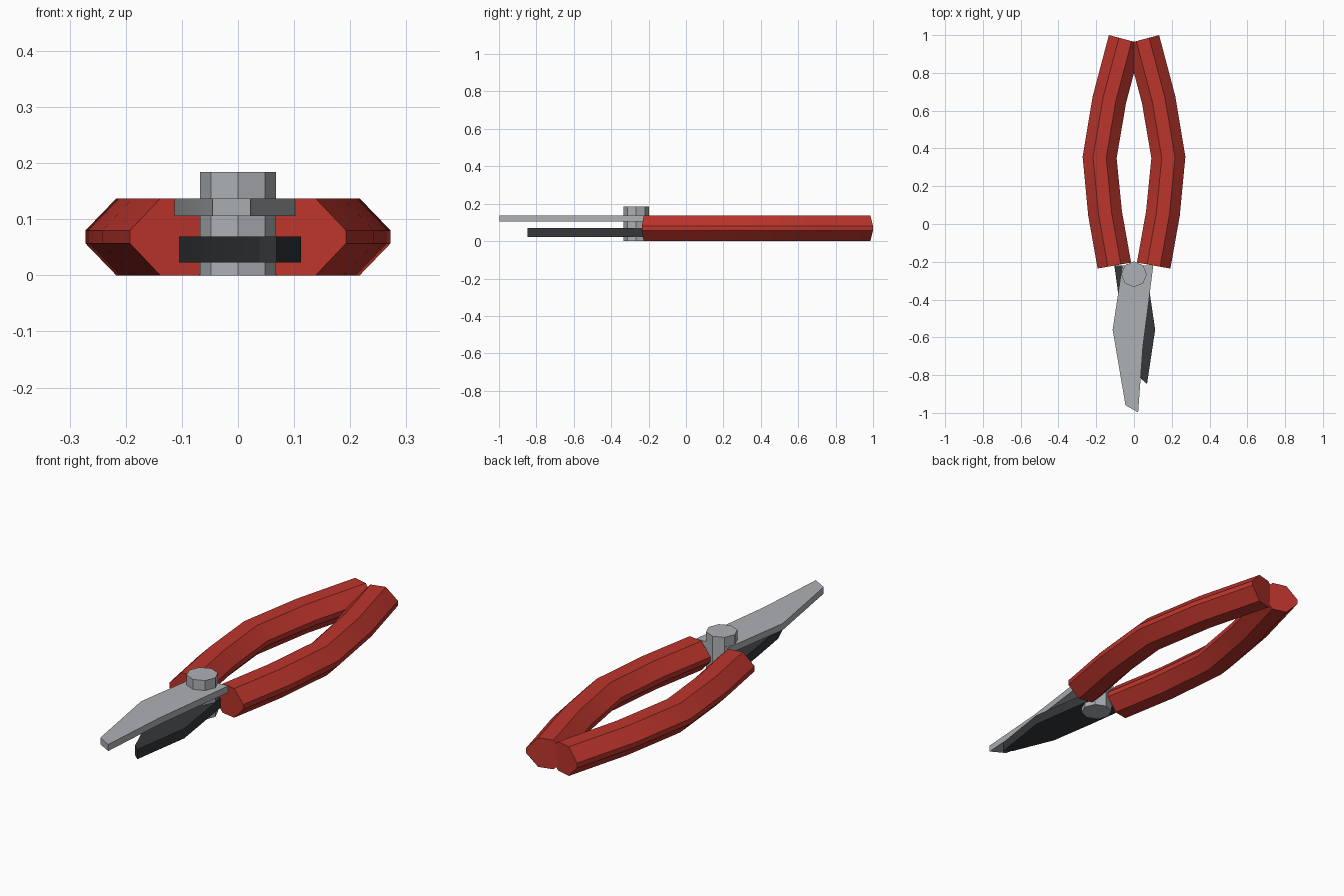
import bpy, bmesh, math
from mathutils import Vector

if "Cube" in bpy.data.objects:
    bpy.data.objects.remove(bpy.data.objects["Cube"])


def material(name, color):
    m = bpy.data.materials.new(name)
    m.diffuse_color = (*color, 1)
    m.use_nodes = True
    m.node_tree.nodes["Principled BSDF"].inputs["Base Color"].default_value = m.diffuse_color
    return m


RED = material("red_grip", (0.50, 0.035, 0.025))
DARK = material("dark_steel", (0.035, 0.038, 0.042))
STEEL = material("light_steel", (0.42, 0.44, 0.46))


def finish(name, bm, mat):
    bmesh.ops.recalc_face_normals(bm, faces=bm.faces[:])
    me = bpy.data.meshes.new(name)
    bm.to_mesh(me)
    bm.free()
    me.materials.append(mat)
    ob = bpy.data.objects.new(name, me)
    bpy.context.collection.objects.link(ob)
    bpy.ops.object.select_all(action='DESELECT')
    ob.select_set(True)
    bpy.context.view_layer.objects.active = ob
    bpy.ops.object.shade_smooth_by_angle(angle=math.radians(25))
    return ob


def plate(name, outline, z0, z1, mat):
    bm = bmesh.new()
    face = bm.faces.new([bm.verts.new((x, y, z0)) for x, y in outline])
    ext = bmesh.ops.extrude_face_region(bm, geom=[face])
    top = [v for v in ext["geom"] if isinstance(v, bmesh.types.BMVert)]
    bmesh.ops.translate(bm, verts=top, vec=(0, 0, z1 - z0))
    return finish(name, bm, mat)


def handle(name, side):
    # eight-sided section swept along a bowed centre line
    path = [Vector((side * x, y)) for x, y in
            [(0.104, -0.22), (0.153, 0.055), (0.182, 0.352), (0.13, 0.66), (0.046, 0.977)]]
    quarter = [(0.09, 0.0115), (0.035, 0.0685)]
    sec = (quarter + [(-a, b) for a, b in quarter[::-1]]
           + [(-a, -b) for a, b in quarter] + [(a, -b) for a, b in quarter[::-1]])
    bm = bmesh.new()
    rings = []
    for i, p in enumerate(path):
        d0 = (p - path[max(i - 1, 0)]).normalized()
        d1 = (path[min(i + 1, len(path) - 1)] - p).normalized()
        d = (d0 + d1).normalized()
        n = Vector((d.y, -d.x))
        rings.append([bm.verts.new((p.x + n.x * a, p.y + n.y * a, 0.0685 + b)) for a, b in sec])
    for r0, r1 in zip(rings, rings[1:]):
        for k in range(8):
            j = (k + 1) % 8
            bm.faces.new((r0[k], r0[j], r1[j], r1[k]))
    bm.faces.new(rings[0])
    bm.faces.new(rings[-1])
    return finish(name, bm, RED)


# Grips
handle("right_handle", 1)
handle("left_handle", -1)

# Long upper blade and shorter lower blade
plate("upper_blade", [(0.022, -0.997), (0.047, -0.65), (0.078, -0.41), (0.102, -0.22),
                      (-0.062, -0.22), (-0.113, -0.56), (-0.045, -0.96)], 0.106, 0.137, STEEL)
plate("lower_blade", [(0.038, -0.82), (-0.045, -0.62), (-0.078, -0.41), (-0.104, -0.22),
                      (0.062, -0.22), (0.112, -0.56), (0.069, -0.847)], 0.023, 0.069, DARK)

# Pivot bolt
R = 0.068
plate("pivot_bolt", [(R * math.cos(k * math.pi / 4), -0.266 + R * math.sin(k * math.pi / 4))
                     for k in range(8)], 0, 0.184, STEEL)
